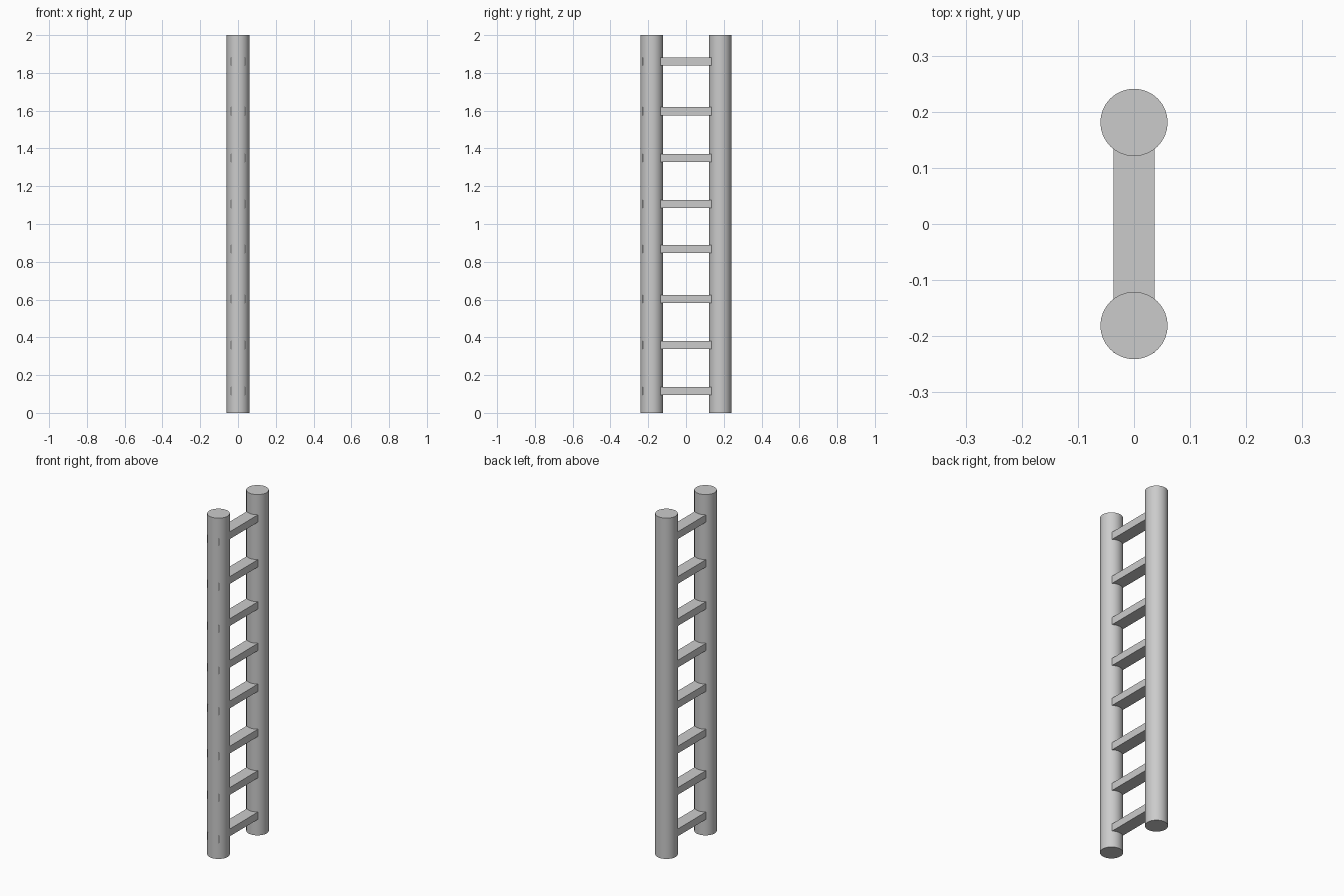
import bpy

if "Cube" in bpy.data.objects:
    bpy.data.objects.remove(bpy.data.objects["Cube"])

POST_RADIUS = 0.06
POST_Y = 0.181
HEIGHT = 2.0
RUNG_HEIGHTS = (0.116, 0.359, 0.602, 0.867, 1.106, 1.35, 1.597, 1.86)


def add_post(name, y):
    bpy.ops.mesh.primitive_cylinder_add(
        vertices=32, radius=POST_RADIUS, depth=HEIGHT, location=(0, y, HEIGHT / 2))
    post = bpy.context.object
    post.name = name
    bpy.ops.object.shade_smooth_by_angle()


def add_rung(name, z):
    bpy.ops.mesh.primitive_cube_add(size=1, location=(0, -0.003, z))
    rung = bpy.context.object
    rung.name = name
    rung.scale = (0.073, 0.454, 0.043)
    bpy.ops.object.transform_apply(location=False, rotation=False, scale=True)


# Round side posts
add_post("front_post", -POST_Y)
add_post("back_post", POST_Y)

# Flat rungs, set into both posts at slightly uneven heights
for i, z in enumerate(RUNG_HEIGHTS, 1):
    add_rung(f"rung_{i}", z)
